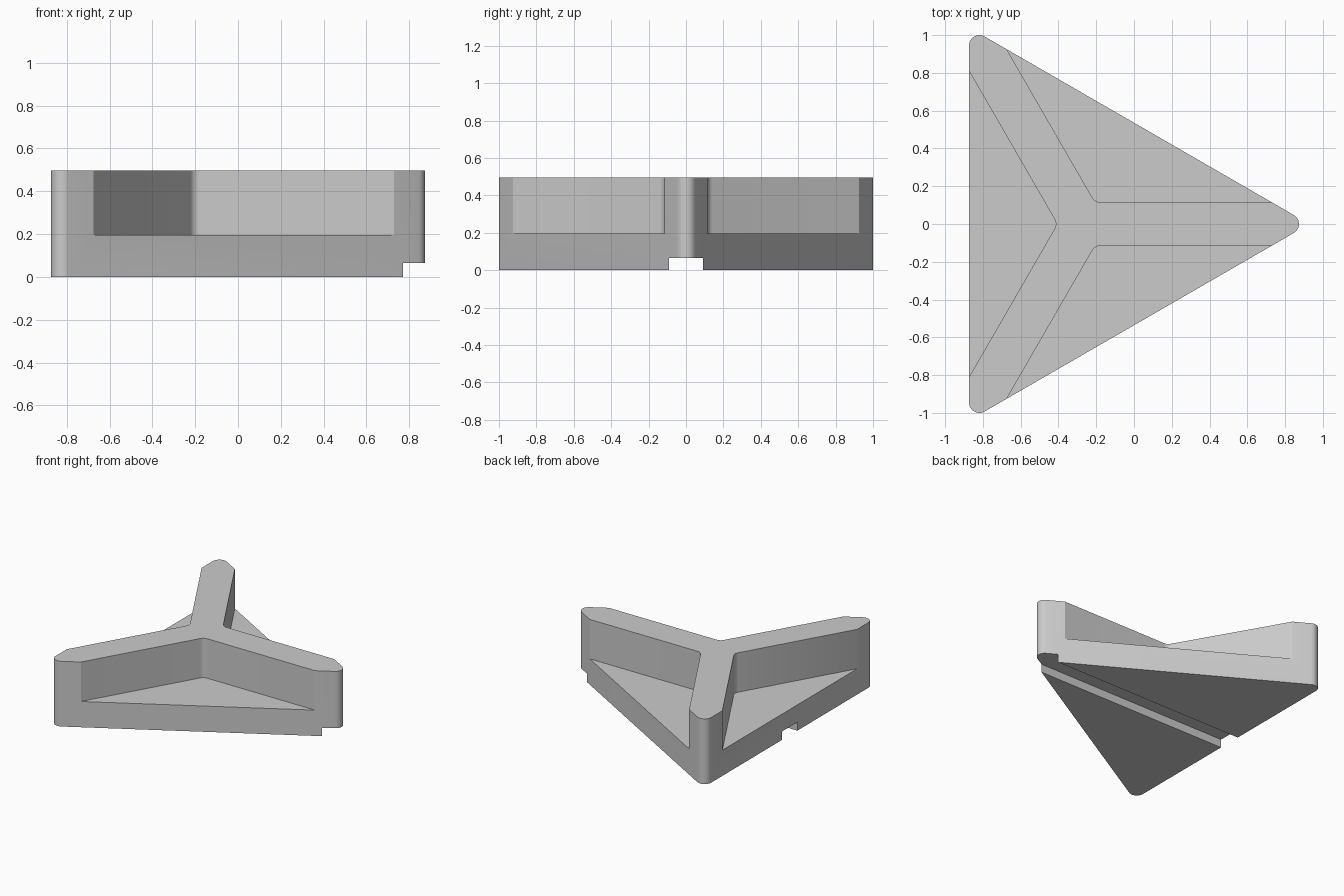
import bpy
import bmesh
from math import cos, sin, radians, sqrt
from mathutils import Matrix, Vector

if "Cube" in bpy.data.objects:
    bpy.data.objects.remove(bpy.data.objects["Cube"], do_unlink=True)

HEIGHT, FLOOR = 0.496, 0.196            # total height, pocket floor height
CORNER, FILLET, HALF_ARM = 0.055, 0.05, 0.115
GROOVE_HALF, GROOVE_TOP = 0.091, 0.064
SIDE = 2 * (1 - CORNER)                 # triangle through the corner centres
MIN_X = -(sqrt(3) / 2 * SIDE + 2 * CORNER) / 2
CENTRE = Vector((MIN_X + CORNER + SIDE / (2 * sqrt(3)), 0, 0))

grey = bpy.data.materials.new("light grey")
grey.use_nodes = True
colour = (0.6, 0.6, 0.6, 1)
grey.diffuse_color = colour
grey.node_tree.nodes["Principled BSDF"].inputs["Base Color"].default_value = colour


def arc(cx, cy, radius, start, end, steps=12):
    angles = [radians(start + (end - start) * i / steps) for i in range(steps + 1)]
    return [(cx + radius * cos(a), cy + radius * sin(a)) for a in angles]


def prism(name, outline, bottom, top, turn=0):
    """Extrude an outline drawn around the hub, turned about the hub."""
    bm = bmesh.new()
    face = bm.faces.new([bm.verts.new((x, y, bottom)) for x, y in outline])
    new = bmesh.ops.extrude_face_region(bm, geom=[face])["geom"]
    bmesh.ops.translate(bm, vec=(0, 0, top - bottom),
                        verts=[g for g in new if isinstance(g, bmesh.types.BMVert)])
    bmesh.ops.transform(bm, verts=bm.verts,
                        matrix=Matrix.Translation(CENTRE) @ Matrix.Rotation(radians(turn), 4, "Z"))
    bmesh.ops.recalc_face_normals(bm, faces=bm.faces)
    mesh = bpy.data.meshes.new(name)
    bm.to_mesh(mesh)
    bm.free()
    mesh.materials.append(grey)
    obj = bpy.data.objects.new(name, mesh)
    bpy.context.collection.objects.link(obj)
    return obj


# Rounded triangular body
reach = SIDE / sqrt(3)
outline = []
for a in (0, 120, 240):
    outline += arc(reach * cos(radians(a)), reach * sin(radians(a)), CORNER, a - 60, a + 60)
body = prism("three_arm_stand", outline, 0, HEIGHT)

# Three pockets that leave the arms standing, with a fillet at the hub
tip = HALF_ARM / sin(radians(60))
far = (tip + cos(radians(60)) * 2, sin(radians(60)) * 2)
pocket = arc(tip + FILLET / sin(radians(60)), 0, FILLET, 150, 210, 8)
pocket += [(far[0], -far[1]), far]
cutters = [prism("pocket_cutter", pocket, FLOOR, 1, a) for a in (60, 180, 300)]

# Straight groove across the underside
groove = [(-2, -GROOVE_HALF), (2, -GROOVE_HALF), (2, GROOVE_HALF), (-2, GROOVE_HALF)]
cutters.append(prism("groove_cutter", groove, -1, GROOVE_TOP))

bpy.ops.object.select_all(action="DESELECT")
body.select_set(True)
bpy.context.view_layer.objects.active = body
for cutter in cutters:
    mod = body.modifiers.new("cut", "BOOLEAN")
    mod.operation = "DIFFERENCE"
    mod.solver = "EXACT"
    mod.object = cutter
    bpy.ops.object.modifier_apply(modifier=mod.name)
    bpy.data.objects.remove(cutter, do_unlink=True)

bpy.ops.object.shade_smooth_by_angle(angle=radians(30))
